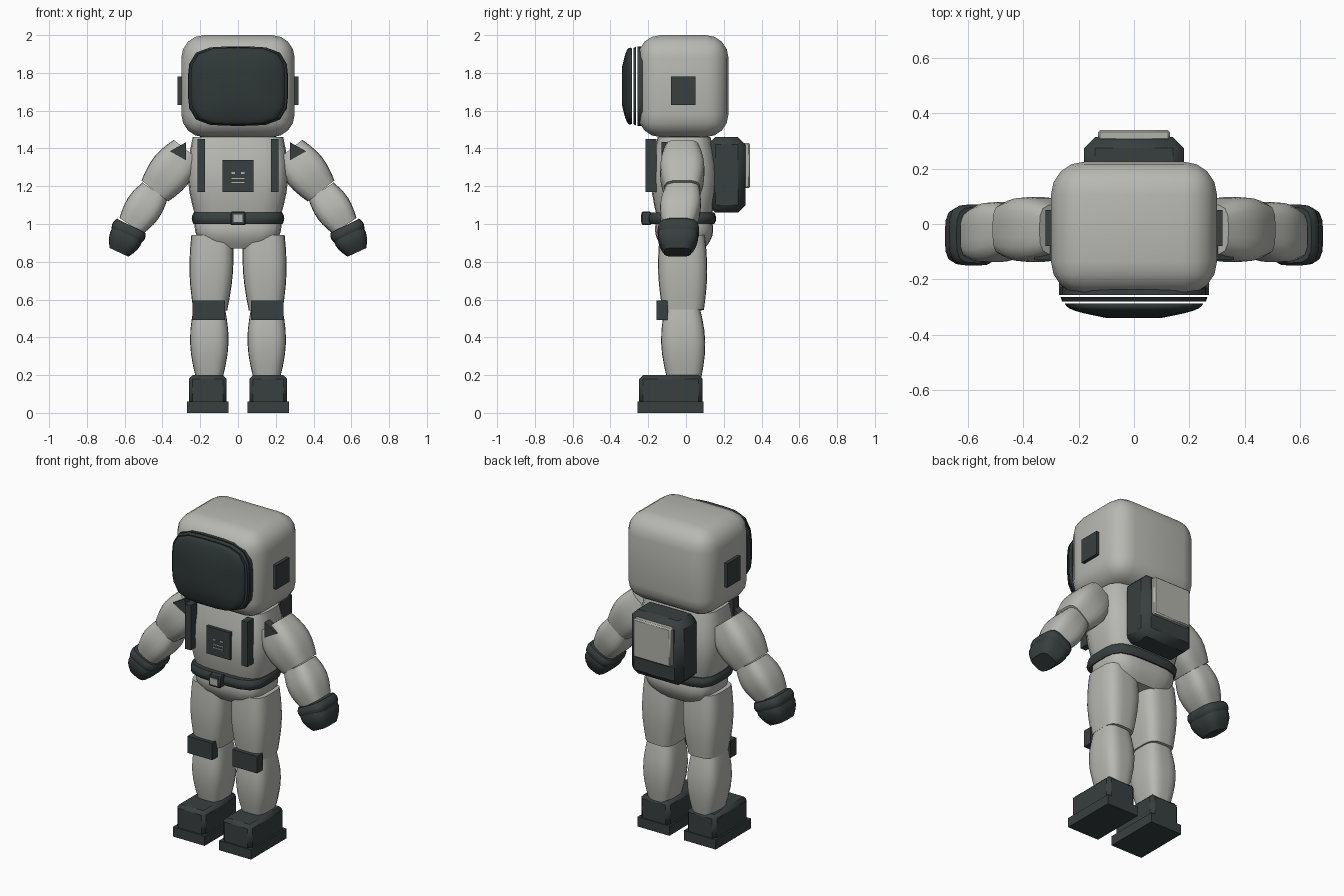
import bpy, bmesh, math
from mathutils import Vector

default_cube = bpy.data.objects.get("Cube")
if default_cube:
    bpy.data.objects.remove(default_cube)


def make_material(name, red, green, blue):
    material = bpy.data.materials.new(name)
    material.use_nodes = True
    colour = (red, green, blue, 1)
    material.diffuse_color = colour
    material.node_tree.nodes["Principled BSDF"].inputs["Base Color"].default_value = colour
    return material


suit_grey = make_material("suit grey", .48, .48, .45)
dark_trim = make_material("dark trim", .04, .05, .05)
visor_glass = make_material("visor glass", .03, .04, .04)
panel_grey = make_material("panel grey", .45, .45, .41)


def finish(name, bm, material, mirror):
    """Turn a bmesh into a shaded object, optionally mirrored to the other side."""
    bmesh.ops.recalc_face_normals(bm, faces=bm.faces)
    mesh = bpy.data.meshes.new(name)
    bm.to_mesh(mesh)
    bm.free()
    mesh.materials.append(material)
    part = bpy.data.objects.new(name, mesh)
    bpy.context.collection.objects.link(part)
    bpy.ops.object.select_all(action="DESELECT")
    part.select_set(True)
    bpy.context.view_layer.objects.active = part
    bpy.ops.object.shade_smooth_by_angle(angle=math.radians(40))
    if mirror:
        modifier = part.modifiers.new("other side", "MIRROR")
        modifier.use_mirror_merge = False


def box(name, material, size, centre, bevel=0, segments=1, mirror=False):
    """Box with optional bevelled edges."""
    bm = bmesh.new()
    bmesh.ops.create_cube(bm, size=1)
    bmesh.ops.scale(bm, vec=size, verts=bm.verts)
    bmesh.ops.translate(bm, vec=centre, verts=bm.verts)
    if bevel:
        bmesh.ops.bevel(bm, geom=bm.edges[:], offset=bevel, segments=segments,
                        profile=.5, affect="EDGES")
    finish(name, bm, material, mirror)


def padded(name, material, start, end, start_size, end_size, bulge=0, sides=24, mirror=False):
    """Rounded-square body from start to end that swells by bulge at the middle."""
    start, end = Vector(start), Vector(end)
    axis = (end - start).normalized()
    depth = Vector((0, 0, 1)) if abs(axis.y) > .5 else Vector((0, 1, 0))
    width = depth.cross(axis).normalized()
    bm = bmesh.new()
    rings = []
    steps = 6
    for step in range(steps + 1):
        t = step / steps
        swell = bulge * math.sin(math.pi * t)
        half_width, half_depth = Vector(start_size).lerp(Vector(end_size), t)
        ring = []
        for i in range(sides):
            angle = math.tau * i / sides
            c, s = math.cos(angle), math.sin(angle)
            reach = (c ** 4 + s ** 4) ** -.25
            offset = width * c * (half_width + swell) + depth * s * (half_depth + swell)
            ring.append(bm.verts.new(start.lerp(end, t) + offset * reach))
        rings.append(ring)
    for lower, upper in zip(rings, rings[1:]):
        for i in range(sides):
            j = (i + 1) % sides
            bm.faces.new((lower[i], lower[j], upper[j], upper[i]))
    bm.faces.new(rings[0])
    bm.faces.new(rings[-1])
    finish(name, bm, material, mirror)


# Helmet with ear plates
box("helmet", suit_grey, size=(.6, .48, .54), centre=(0, -.015, 1.73), bevel=.12, segments=4)
box("ear_plates", dark_trim, size=(.04, .13, .15), centre=(.3, -.015, 1.705), mirror=True)

# Visor: rim, thin layer and domed glass stacked toward the front
rim_size = (.265, .21)
padded("visor_rim", dark_trim, start=(0, -.23, 1.73), end=(0, -.256, 1.73),
       start_size=rim_size, end_size=rim_size)
padded("visor_layer", visor_glass, start=(0, -.264, 1.73), end=(0, -.279, 1.73),
       start_size=rim_size, end_size=(.26, .2))
padded("visor_dome", visor_glass, start=(0, -.287, 1.73), end=(0, -.339, 1.73),
       start_size=(.25, .2), end_size=(.1, .1), bulge=.04)

# Neck, torso, hips and belt
padded("neck_ring", dark_trim, start=(0, -.01, 1.42), end=(0, -.01, 1.48),
       start_size=(.2, .13), end_size=(.2, .13))
padded("torso", suit_grey, start=(0, -.01, 1.02), end=(0, -.01, 1.46),
       start_size=(.22, .14), end_size=(.24, .14), bulge=.035)
padded("hips", suit_grey, start=(0, -.01, .87), end=(0, -.01, 1.01),
       start_size=(.17, .11), end_size=(.23, .15), bulge=.02)
padded("belt", dark_trim, start=(0, -.02, 1), end=(0, -.02, 1.06),
       start_size=(.235, .17), end_size=(.235, .17), bulge=.01)
box("belt_buckle", dark_trim, size=(.08, .05, .07), centre=(0, -.21, 1.03), bevel=.005)
box("buckle_plate", panel_grey, size=(.05, .008, .04), centre=(0, -.235, 1.03))

# Chest panel, its indicator bars and the straps
box("chest_panel", dark_trim, size=(.165, .03, .17), centre=(0, -.18, 1.255))
for height in (1.22, 1.24):
    box("indicator_bar", panel_grey, size=(.07, .004, .005), centre=(0, -.196, height))
box("indicator_lights", panel_grey, size=(.02, .004, .008), centre=(.025, -.196, 1.27), mirror=True)
box("chest_straps", dark_trim, size=(.04, .06, .28), centre=(.195, -.185, 1.31), mirror=True)

# Backpack
box("backpack", dark_trim, size=(.36, .2, .4), centre=(0, .215, 1.26), bevel=.04)
box("backpack_panel", panel_grey, size=(.26, .04, .24), centre=(0, .32, 1.31), bevel=.008)

# Arms
shoulder, elbow, wrist = (.27, -.02, 1.39), (.44, -.02, 1.175), (.565, -.04, .99)
cuff_end, fingertips = (.593, -.04, .935), (.63, -.045, .85)
padded("upper_arms", suit_grey, shoulder, elbow,
       start_size=(.09, .09), end_size=(.09, .095), bulge=.025, mirror=True)
padded("forearms", suit_grey, elbow, wrist,
       start_size=(.08, .09), end_size=(.075, .085), bulge=.02, mirror=True)
padded("cuffs", dark_trim, wrist, cuff_end,
       start_size=(.085, .1), end_size=(.085, .1), bulge=.01, mirror=True)
padded("gloves", dark_trim, wrist, fingertips,
       start_size=(.07, .09), end_size=(.055, .07), bulge=.025, mirror=True)
padded("shoulder_patches", dark_trim, start=(.305, -.08, 1.385), end=(.305, -.13, 1.385),
       start_size=(.055, .05), end_size=(.055, .05), sides=3, mirror=True)

# Legs
padded("thighs", suit_grey, start=(.147, -.015, .545), end=(.137, -.02, .94),
       start_size=(.09, .11), end_size=(.11, .12), bulge=.015, mirror=True)
padded("shins", suit_grey, start=(.152, -.01, .18), end=(.152, -.02, .57),
       start_size=(.07, .09), end_size=(.08, .09), bulge=.027, mirror=True)
box("knee_pads", dark_trim, size=(.17, .06, .105), centre=(.155, -.125, .543), mirror=True)

# Boots
box("boots", dark_trim, size=(.2, .335, .16), centre=(.16, -.08, .12), bevel=.02, mirror=True)
box("boot_soles", dark_trim, size=(.22, .35, .06), centre=(.16, -.082, .03), mirror=True)
